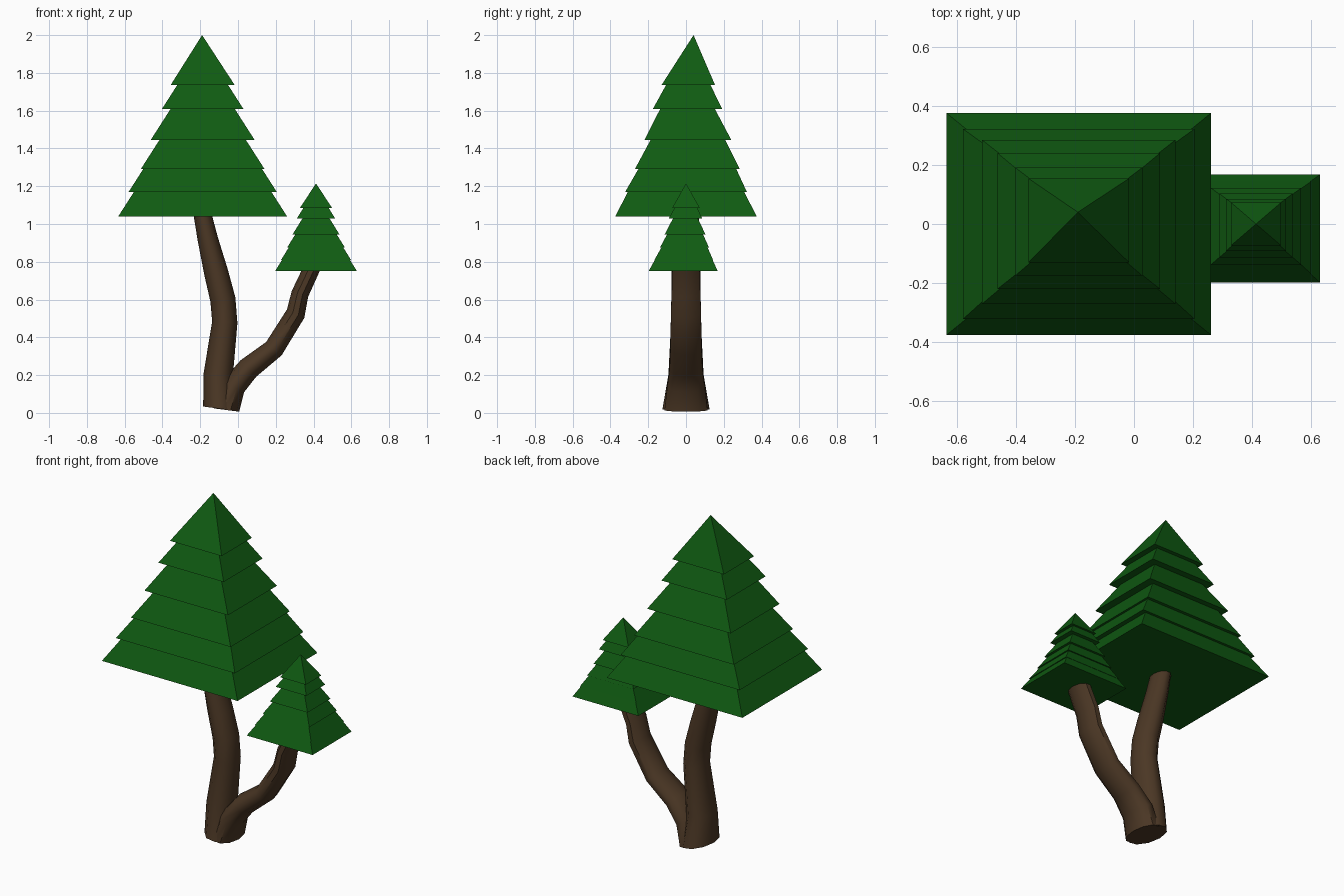
import bpy, bmesh, math
from mathutils import Vector

if "Cube" in bpy.data.objects:
    bpy.data.objects.remove(bpy.data.objects["Cube"])


def material(name, rgb):
    m = bpy.data.materials.new(name)
    m.diffuse_color = (*rgb, 1)
    m.use_nodes = True
    m.node_tree.nodes["Principled BSDF"].inputs["Base Color"].default_value = m.diffuse_color
    return m


green = material("dark green needles", (0.005, 0.105, 0.006))
brown = material("brown bark", (0.07, 0.038, 0.018))


def finish(bm, name, mat):
    bmesh.ops.recalc_face_normals(bm, faces=bm.faces)
    mesh = bpy.data.meshes.new(name)
    bm.to_mesh(mesh)
    bm.free()
    mesh.materials.append(mat)
    ob = bpy.data.objects.new(name, mesh)
    bpy.context.collection.objects.link(ob)
    return ob


def bridge(bm, a, b):
    n = len(a)
    for i in range(n):
        bm.faces.new((a[i], a[(i + 1) % n], b[(i + 1) % n], b[i]))


# Stepped square pyramid: each tier is (z, half width x, half width y, centre y)
def foliage(name, cx, tiers, apex, slope_x, slope_y):
    bm = bmesh.new()

    def square(hx, hy, cy, z):
        return [bm.verts.new((cx + sx * hx, cy + sy * hy, z))
                for sx, sy in ((-1, -1), (1, -1), (1, 1), (-1, 1))]

    previous = None
    for i, (z, hx, hy, cy) in enumerate(tiers):
        base = square(hx, hy, cy, z)
        if previous:
            bridge(bm, previous, base)
        else:
            bm.faces.new(base)
        if i + 1 < len(tiers):
            z2, _, _, cy2 = tiers[i + 1]
            previous = square(hx - slope_x * (z2 - z), hy - slope_y * (z2 - z), cy2, z2)
            bridge(bm, base, previous)
        else:
            tip = bm.verts.new(apex)
            for k in range(4):
                bm.faces.new((base[k], base[(k + 1) % 4], tip))
    return finish(bm, name, green)


foliage("large_foliage", -0.187, [
    (1.04, 0.447, 0.375, 0.0), (1.17, 0.392, 0.322, 0.0), (1.29, 0.328, 0.278, 0.007),
    (1.445, 0.275, 0.23, 0.01), (1.61, 0.215, 0.183, 0.008), (1.735, 0.17, 0.142, 0.012)],
    (-0.19, 0.04, 2.0), 0.64, 0.52)

foliage("small_foliage", 0.413, [
    (0.75, 0.217, 0.183, -0.015), (0.81, 0.185, 0.155, -0.012), (0.875, 0.153, 0.13, -0.008),
    (0.945, 0.124, 0.108, -0.005), (1.03, 0.101, 0.088, -0.003), (1.085, 0.085, 0.073, 0.0)],
    (0.413, 0.0, 1.215), 0.62, 0.5)


# Bent oval limb: each station is (x, z, radius across, radius in y)
def limb(name, stations, foot_tilt, sides=10):
    bm = bmesh.new()
    pts = [Vector((s[0], 0, s[1])) for s in stations]
    previous = None
    for i, (x, z, rx, ry) in enumerate(stations):
        t = (pts[min(i + 1, len(pts) - 1)] - pts[max(i - 1, 0)]).normalized()
        across = Vector((t.z, 0, -t.x))
        if i == 0:
            across = Vector((1, 0, foot_tilt)).normalized()
        ring = []
        for k in range(sides):
            a = 2 * math.pi * k / sides
            p = pts[i] + across * (rx * math.cos(a))
            ring.append(bm.verts.new((p.x, ry * math.sin(a), p.z)))
        if previous:
            bridge(bm, previous, ring)
        else:
            bm.faces.new(ring)
        previous = ring
    bm.faces.new(previous)
    ob = finish(bm, name, brown)
    bpy.context.view_layer.objects.active = ob
    ob.select_set(True)
    bpy.ops.object.shade_smooth_by_angle(angle=math.radians(50))
    ob.select_set(False)


limb("main_trunk", [
    (-0.095, 0.022, 0.09, 0.13), (-0.105, 0.2, 0.078, 0.098), (-0.07, 0.48, 0.067, 0.083),
    (-0.08, 0.6, 0.067, 0.082), (-0.115, 0.74, 0.064, 0.08), (-0.16, 0.92, 0.054, 0.075),
    (-0.19, 1.06, 0.047, 0.07)], -0.13)

limb("side_branch", [
    (-0.06, 0.015, 0.067, 0.12), (-0.025, 0.14, 0.065, 0.105), (0.055, 0.235, 0.06, 0.092),
    (0.19, 0.34, 0.054, 0.087), (0.305, 0.525, 0.051, 0.084), (0.328, 0.63, 0.046, 0.08),
    (0.393, 0.77, 0.044, 0.076)], -0.13)
